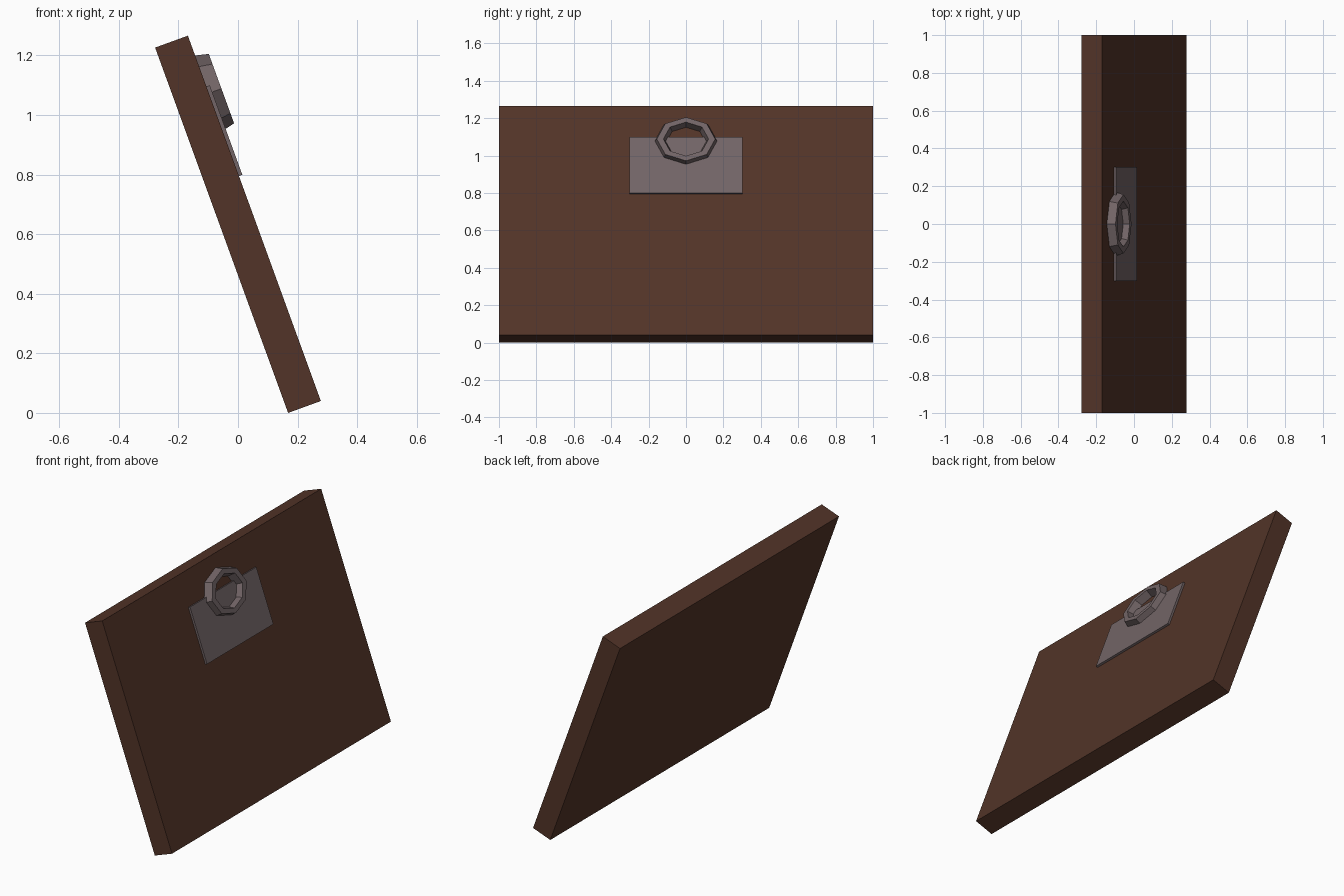
import bpy, bmesh, math
from mathutils import Matrix, Vector

if "Cube" in bpy.data.objects:
    bpy.data.objects.remove(bpy.data.objects["Cube"])


def material(name, rgb):
    m = bpy.data.materials.new(name)
    m.diffuse_color = (*rgb, 1)
    m.use_nodes = True
    m.node_tree.nodes["Principled BSDF"].inputs["Base Color"].default_value = m.diffuse_color
    return m


BROWN = material("dark brown wood", (0.085, 0.034, 0.021))
GREY = material("warm grey metal", (0.17, 0.13, 0.135))

# Leaning frame: local x = out of the panel, y = across, z = up the panel
LENGTH, THICK = 1.305, 0.117
LEAN = Matrix.Translation((0, 0, 0.633)) @ Matrix.Rotation(math.radians(-20), 4, 'Y')
FACE = THICK / 2


def finish(name, bm, mat):
    bmesh.ops.recalc_face_normals(bm, faces=bm.faces)
    bm.transform(LEAN)
    me = bpy.data.meshes.new(name)
    bm.to_mesh(me)
    bm.free()
    me.materials.append(mat)
    ob = bpy.data.objects.new(name, me)
    bpy.context.collection.objects.link(ob)
    return ob


def box(name, centre, size, mat):
    bm = bmesh.new()
    bmesh.ops.create_cube(bm, size=1)
    bm.transform(Matrix.Translation(centre) @ Matrix.Diagonal((*size, 1)))
    return finish(name, bm, mat)


def ring(name, centre, section, stretch, mat, sides=8):
    """Sweep a (radius, depth) section round an eight-sided oval."""
    bm = bmesh.new()
    loops = []
    for i in range(sides):
        a = math.tau * i / sides
        loops.append([bm.verts.new(Vector(centre) + Vector(
            (d, r * stretch * math.sin(a), r * math.cos(a)))) for r, d in section])
    n = len(section)
    for i in range(sides):
        p, q = loops[i], loops[(i + 1) % sides]
        for j in range(n):
            k = (j + 1) % n
            bm.faces.new((p[j], p[k], q[k], q[j]))
    return finish(name, bm, mat)


# Leaning panel
box("panel", (0, 0, 0), (THICK, 2, LENGTH), BROWN)
# Thin backing plate of the handle
box("handle_plate", (FACE + 0.004, 0, 0.311), (0.016, 0.606, 0.32), GREY)
# Ring handle, bedded slightly into the panel
ring("handle_ring", (FACE, 0, 0.447),
     [(0.138, -0.015), (0.124, 0.045), (0.096, 0.045), (0.079, -0.015)], 1.26, GREY)
